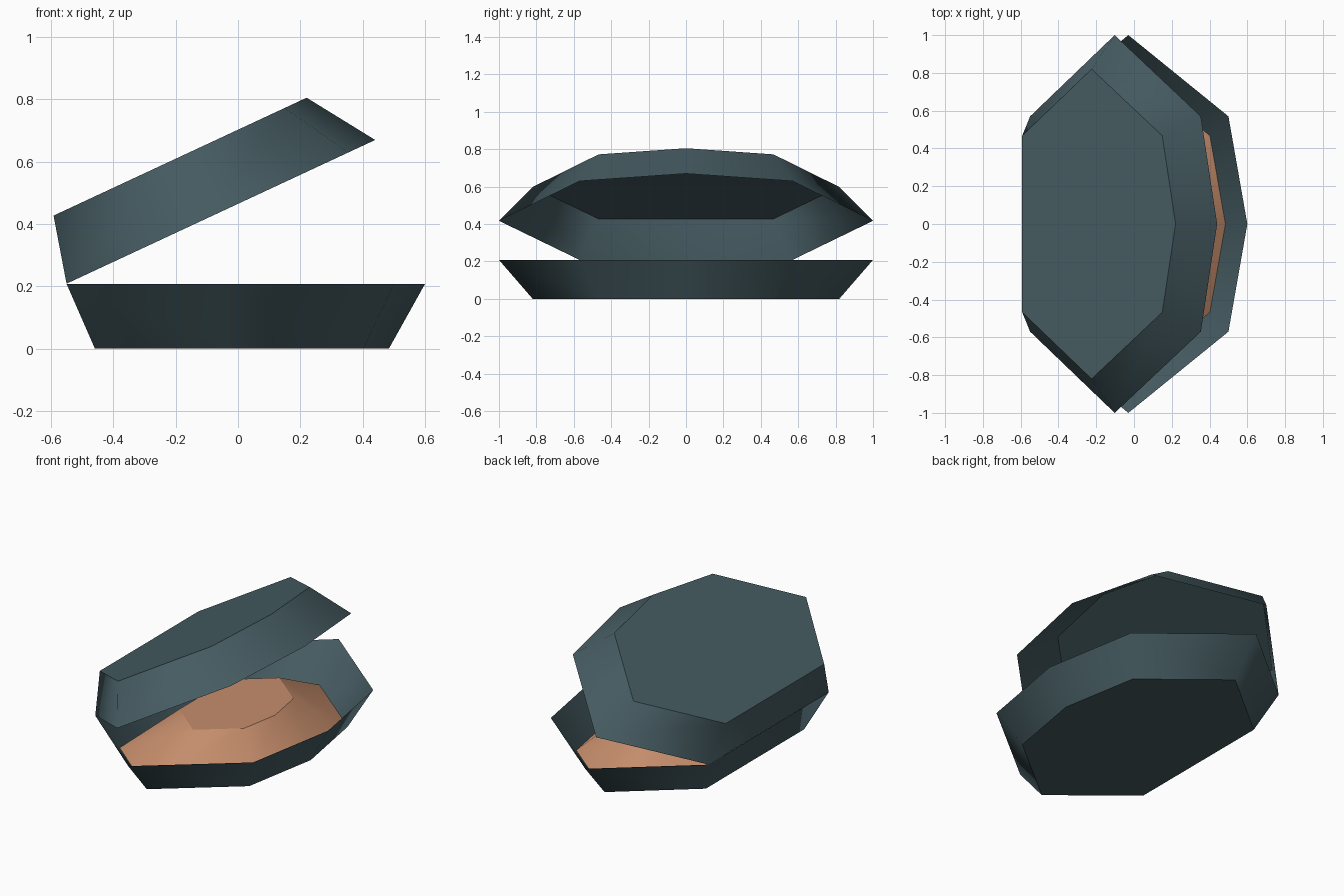
import bpy
import bmesh
from mathutils import Matrix

cube = bpy.data.objects.get("Cube")
if cube:
    bpy.data.objects.remove(cube, do_unlink=True)


def make_material(name, rgb):
    mat = bpy.data.materials.new(name)
    mat.use_nodes = True
    mat.diffuse_color = (*rgb, 1)
    mat.node_tree.nodes["Principled BSDF"].inputs["Base Color"].default_value = (*rgb, 1)
    return mat


shell_teal = make_material("dark_teal", (0.060, 0.105, 0.120))
flesh_orange = make_material("flesh_orange", (0.57, 0.27, 0.15))

# Seven-sided shell outline: half of it, mirrored across y
half = [(0.50, 0.57), (-0.03, 1.0), (-0.55, 0.57)]
OUTLINE = [(0.60, 0.0)] + half + [(x, -y) for x, y in reversed(half)]
FLOOR_SCALE, FLOOR_SHIFT = 0.82, -0.008
RIM_Z = 0.208


def tapered_cup(name, mat, base, cap, matrix=None):
    """Open tapered cup; base and cap are (scale, x shift, z)."""
    bm = bmesh.new()
    rings = [[bm.verts.new((x * s + dx, y * s, z)) for x, y in OUTLINE]
             for s, dx, z in (base, cap)]
    count = len(OUTLINE)
    for i in range(count):
        j = (i + 1) % count
        wall = bm.faces.new((rings[0][i], rings[0][j], rings[1][j], rings[1][i]))
        wall.smooth = True
    end = bm.faces.new(rings[1])
    for edge in end.edges:
        edge.smooth = False
    if cap[2] < base[2]:
        bmesh.ops.reverse_faces(bm, faces=bm.faces[:])
    if matrix:
        bm.transform(matrix)
    mesh = bpy.data.meshes.new(name)
    bm.to_mesh(mesh)
    bm.free()
    mesh.materials.append(mat)
    obj = bpy.data.objects.new(name, mesh)
    bpy.context.collection.objects.link(obj)
    return obj


# Lower shell, open at the top
tapered_cup("lower_shell", shell_teal,
            (1, 0, RIM_Z), (FLOOR_SCALE, FLOOR_SHIFT, 0))

# Soft body mound rising from the floor of the lower shell
tapered_cup("soft_body", flesh_orange,
            (FLOOR_SCALE, FLOOR_SHIFT, 0.001), (FLOOR_SCALE / 2, 0, RIM_Z - 0.002))

# Upper shell, tilted open about the hinge on the -x side
tilt = Matrix(((0.861, 0, -0.120, -0.0765),
               (0, 1, 0, 0),
               (0.401, 0, 0.182, 0.429),
               (0, 0, 0, 1)))
tapered_cup("upper_shell", shell_teal,
            (1, 0, 0), (FLOOR_SCALE, FLOOR_SHIFT, 1), tilt)
